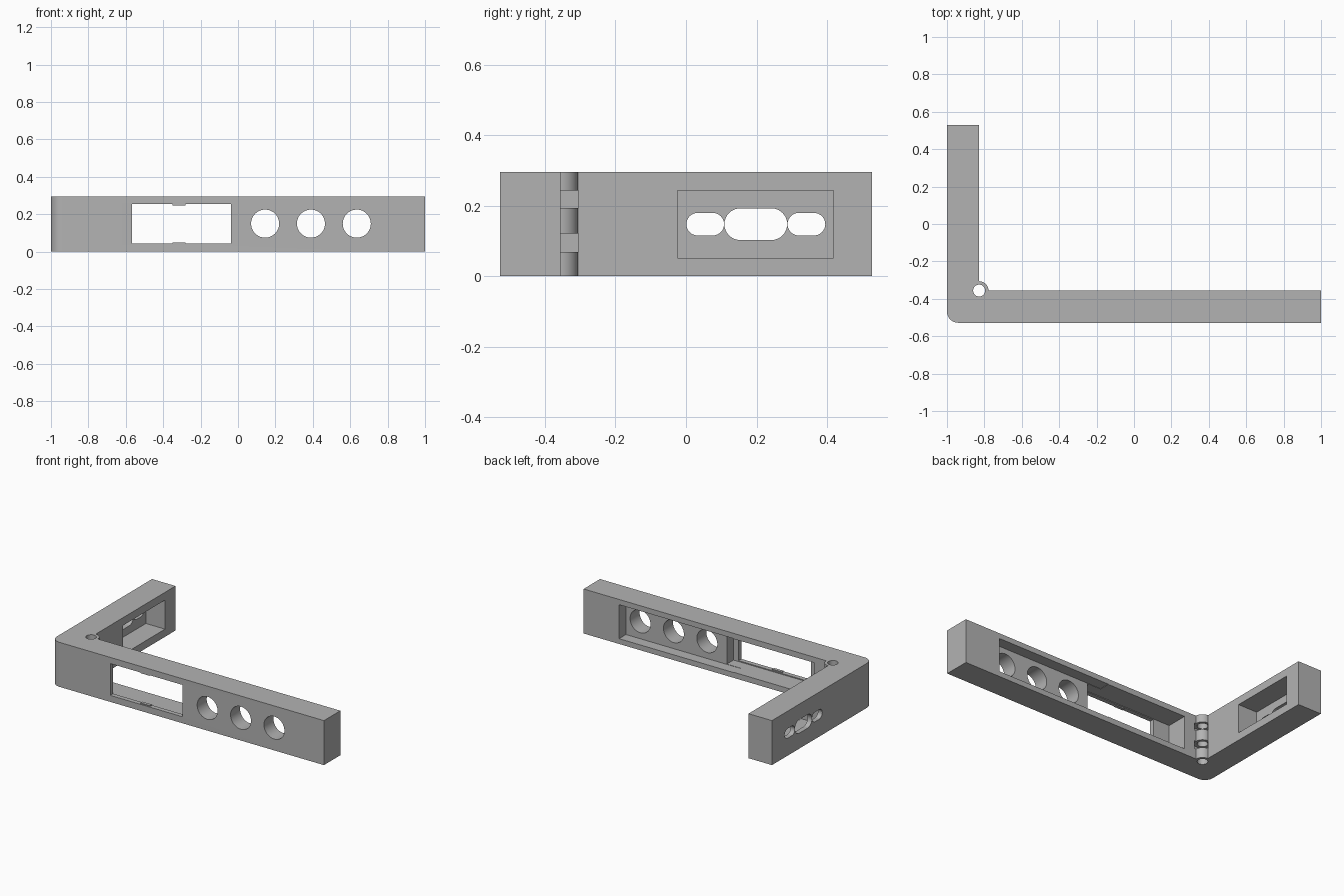
import bpy, bmesh
from math import pi, cos, sin, radians
from mathutils import Matrix, Vector

cube = bpy.data.objects.get("Cube")
if cube:
    bpy.data.objects.remove(cube, do_unlink=True)

H = 0.295                      # height
Y = 0.528                      # half depth
T = 0.172                      # arm thickness
IN_X, IN_Y = -1 + T, -Y + T    # inner corner, also the hinge axis
MID = H / 2

grey = bpy.data.materials.new("plain grey")
grey.use_nodes = True
grey.diffuse_color = (0.45, 0.45, 0.45, 1)
grey.node_tree.nodes["Principled BSDF"].inputs["Base Color"].default_value = grey.diffuse_color


def arc(cx, cy, r, start, end, n):
    """Points on an arc, both ends included."""
    angles = [radians(start + (end - start) * i / n) for i in range(n + 1)]
    return [(cx + r * cos(a), cy + r * sin(a)) for a in angles]


def circle(cx, cy, r, n=48):
    return arc(cx, cy, r, 0, 360, n)[:-1]


def pill(a, b, low, high):
    """Slot outline with fully rounded ends."""
    r, c = (high - low) / 2, (high + low) / 2
    return arc(b - r, c, r, -90, 90, 16) + arc(a + r, c, r, 90, 270, 16)


def prism(name, outline, lo, hi, axis="z"):
    """Extrude an outline along an axis; the outline uses the other two axes in order."""
    place = {"z": lambda u, v: (u, v, lo),
             "y": lambda u, v: (u, lo, v),
             "x": lambda u, v: (lo, u, v)}[axis]
    step = Vector([hi - lo if a == axis else 0 for a in "xyz"])
    bm = bmesh.new()
    face = bm.faces.new([bm.verts.new(place(u, v)) for u, v in outline])
    new = bmesh.ops.extrude_face_region(bm, geom=[face])["geom"]
    bmesh.ops.translate(bm, vec=step, verts=[g for g in new if isinstance(g, bmesh.types.BMVert)])
    bmesh.ops.recalc_face_normals(bm, faces=bm.faces)
    mesh = bpy.data.meshes.new(name)
    bm.to_mesh(mesh)
    bm.free()
    obj = bpy.data.objects.new(name, mesh)
    bpy.context.collection.objects.link(obj)
    mesh.materials.append(grey)
    return obj


def box(name, x, y, z):
    return prism(name, [(x[0], y[0]), (x[1], y[0]), (x[1], y[1]), (x[0], y[1])], *z)


def combine(target, tool, operation="DIFFERENCE"):
    """Apply a boolean and discard the tool."""
    mod = target.modifiers.new("boolean", "BOOLEAN")
    mod.operation, mod.solver, mod.object = operation, "EXACT", tool
    bpy.context.view_layer.objects.active = target
    bpy.ops.object.modifier_apply(modifier=mod.name)
    bpy.data.objects.remove(tool, do_unlink=True)


# L-shaped body with a rounded outer corner and a hinge barrel on the inner one
R = 0.06
barrel = arc(IN_X, IN_Y, 0.05, 0, 90, 16)
outline = (arc(-1 + R, -Y + R, R, 180, 270, 16)
           + [(1, -Y), (1, IN_Y)] + barrel + [(IN_X, Y), (-1, Y)])
body = prism("bracket_body", outline, 0, H)

# Gaps between the hinge knuckles, then the pin hole
for low, high in ((0.068, 0.121), (0.193, 0.243)):
    combine(body, box("gap", (IN_X - 0.05, IN_X + 0.06), (IN_Y - 0.05, IN_Y + 0.051), (low, high)))
combine(body, prism("pin_hole", circle(IN_X, IN_Y, 0.032, 32), -0.1, H + 0.1))

# Long arm: shallow pocket behind the round holes, deep pocket behind the window
combine(body, box("shallow_pocket", (-0.1, 0.74), (-Y + 0.1, IN_Y + 0.02), (0.035, 0.26)))
combine(body, box("deep_pocket", (-0.69, 0), (-Y + 0.03, IN_Y + 0.02), (0.037, 0.258)))
combine(body, box("window", (-0.567, -0.037), (-Y - 0.1, -Y + 0.05), (0.043, 0.254)))
for x in (0.145, 0.39, 0.635):
    combine(body, prism("round_hole", circle(x, 0.15, 0.075), -Y - 0.1, -Y + 0.15, "y"))

# Short arm: pocket on the inside, three slots through the thin outer wall
combine(body, box("side_pocket", (-1 + 0.032, IN_X + 0.1), (-0.024, 0.418), (0.051, 0.243)))
for a, b, half in ((0.001, 0.108, 0.032), (0.109, 0.287, 0.045), (0.288, 0.395, 0.032)):
    combine(body, prism("slot", pill(a, b, MID - half, MID + half), -1.1, -0.94, "x"))

# Small snap tabs on the top and bottom edges of the window
for name, z in (("lower_tab", (0.04, 0.05)), ("upper_tab", (0.247, 0.257))):
    box(name, (-0.35, -0.28), (-Y + 0.005, -Y + 0.025), z)

# Smooth the rounded surfaces, keep the edges sharp
bpy.ops.object.select_all(action="DESELECT")
body.select_set(True)
bpy.context.view_layer.objects.active = body
bpy.ops.object.shade_smooth_by_angle(angle=radians(30))
